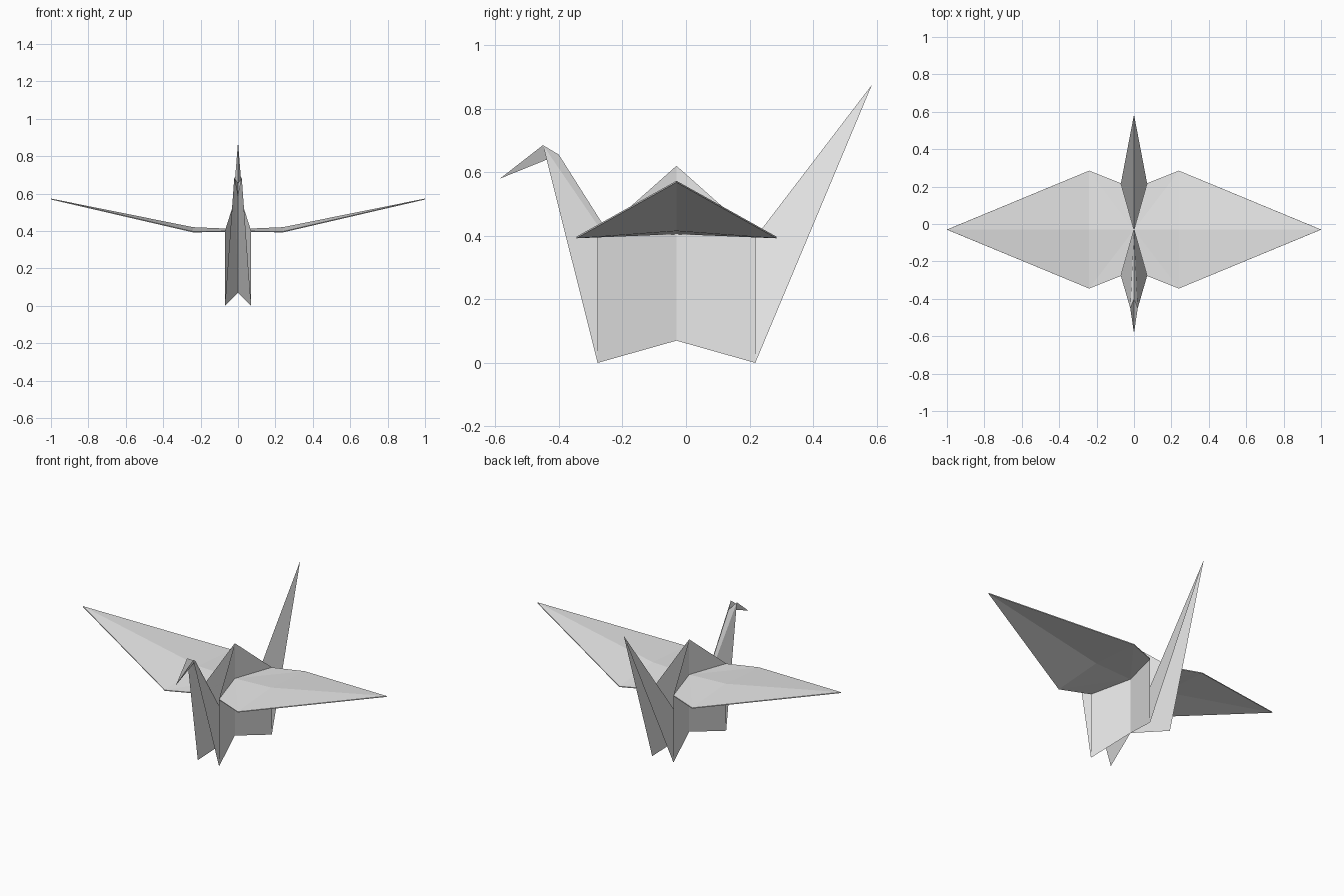
import bpy
import bmesh
from mathutils import Vector

cube = bpy.data.objects.get("Cube")
if cube:
    bpy.data.objects.remove(cube, do_unlink=True)

# Plain folded paper
paper = bpy.data.materials.new("pale_grey_paper")
paper.use_nodes = True
colour = (0.8, 0.8, 0.8, 1)
paper.diffuse_color = colour
bsdf = next(n for n in paper.node_tree.nodes if n.type == 'BSDF_PRINCIPLED')
bsdf.inputs["Base Color"].default_value = colour


def fold(name, faces, outward, thickness=0):
    """Make the +x half of a folded sheet and mirror it across the spine."""
    bm = bmesh.new()
    for points in faces:
        face = bm.faces.new([bm.verts.new(p) for p in points])
        face.normal_update()
        if face.normal.dot(Vector(outward)) < 0:
            face.normal_flip()
    bmesh.ops.remove_doubles(bm, verts=bm.verts[:], dist=0.0005)
    mesh = bpy.data.meshes.new(name)
    bm.to_mesh(mesh)
    bm.free()
    mesh.materials.append(paper)
    obj = bpy.data.objects.new(name, mesh)
    bpy.context.collection.objects.link(obj)
    if thickness:
        solid = obj.modifiers.new("paper_thickness", 'SOLIDIFY')
        solid.thickness = thickness
        solid.offset = -1
    mirror = obj.modifiers.new("mirror", 'MIRROR')
    mirror.use_axis = (True, False, False)
    mirror.merge_threshold = 0.0005
    return obj


# Shared fold points: pinched middle and the four body corners
MID = -0.03
base = (0, MID, 0.07)
peak = (0, MID, 0.62)
heart = (0, MID, 0.41)
side, half = 0.07, 0.248


def corner(end, z):
    return (side, MID + end * half, z)


SIDE, UP = (1, 0, 0), (0, 0, 1)

# Body: pinched side panels rising to a central peak
fold("body", [(base, corner(e, 0), corner(e, 0.4), peak) for e in (-1, 1)], SIDE)

# Wings: shallow ridged kites bent at the widest point
ridge, wing_tip = (0.24, MID, 0.42), (1, MID, 0.573)
wing_faces = []
for e in (-1, 1):
    edge = (0.24, MID + e * 0.315, 0.397)
    wing_faces += [(heart, corner(e, 0.4), edge),
                   (heart, edge, ridge),
                   (ridge, edge, wing_tip)]
fold("wings", wing_faces, UP, 0.005)

# Tail: a long point with its spine on the upper side
tail_tip = (0, 0.585, 0.875)
fold("tail", [(base, corner(1, 0), tail_tip)], SIDE)

# Neck: narrow folded strip, and the beak reverse-folded from its top
nape, brow = (0, -0.40, 0.655), (0.02, -0.45, 0.685)
fold("neck", [(base, corner(-1, 0), brow), (base, brow, nape)], SIDE)
fold("beak", [(nape, brow, (0, -0.585, 0.58))], SIDE)
